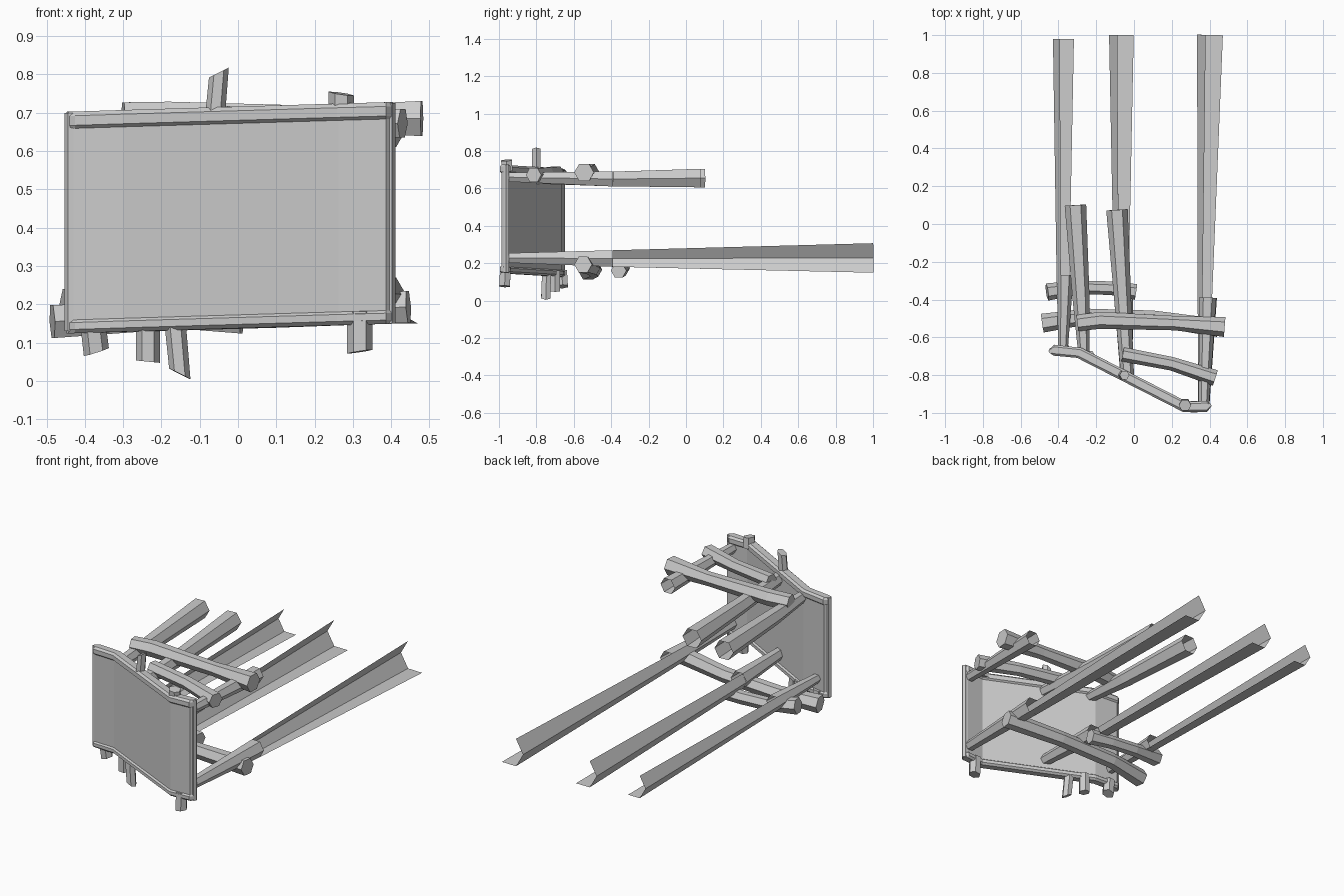
import bpy
from math import cos, sin, pi
from mathutils import Vector

if "Cube" in bpy.data.objects:
    bpy.data.objects.remove(bpy.data.objects["Cube"])


def make(name, verts, faces):
    me = bpy.data.meshes.new(name)
    me.from_pydata([tuple(v) for v in verts], [], faces)
    me.update()
    ob = bpy.data.objects.new(name, me)
    bpy.context.collection.objects.link(ob)
    return ob


def hex_beam(name, path, start_cap=True, end_cap=True, first=0, count=6, slant=0.0):
    """Six-sided beam along (x, y, z, radius) points; count < 6 leaves an open strip."""
    pts = [Vector(p[:3]) for p in path]
    verts, faces = [], []
    n = 6 if count == 6 else count + 1
    for i, p in enumerate(pts):
        d = (pts[min(i + 1, len(pts) - 1)] - pts[max(i - 1, 0)]).normalized()
        ref = Vector((0, 0, 1)) if abs(d.z) < 0.7 else Vector((0, 1, 0))
        side = d.cross(ref).normalized()
        up = side.cross(d)
        for k in range(n):
            a = (first + k) * pi / 3
            v = p + path[i][3] * (side * cos(a) + up * sin(a))
            if i == len(pts) - 1:
                v.z += slant * (v.x - p.x)
            verts.append(v)
    for i in range(len(pts) - 1):
        for k in range(count):
            a, b = i * n + k, i * n + (k + 1) % n
            faces.append((a, b, b + n, a + n))
    if count == 6:
        if start_cap:
            faces.append(tuple(reversed(range(n))))
        if end_cap:
            faces.append(tuple(range(len(verts) - n, len(verts))))
    return make(name, verts, faces)


# Front panel: bent plan outline swept through rows, thicker at the rims
plan = [(-.445, -.675, .4), (-.425, -.668, 1), (-.29, -.682, 1),
        (.27, -.968, 1), (.385, -.966, 1), (.402, -.96, .4)]
rows = [(.137, .018), (.147, .029), (.165, .029), (.172, .02),
        (.672, .02), (.68, .029), (.705, .029), (.716, .018)]
outline = []
for i, (x, y, w) in enumerate(plan):
    q, r = plan[max(i - 1, 0)], plan[min(i + 1, len(plan) - 1)]
    t = Vector((r[0] - q[0], r[1] - q[1])).normalized()
    outline.append((x, y, w, t))
loop = [(o, 1) for o in outline] + [(o, -1) for o in reversed(outline)]
verts, faces = [], []
m = len(loop)
for z, half in rows:
    for (x, y, w, t), s in loop:
        verts.append((x + t.y * half * w * s, y - t.x * half * w * s, z + .03 * x))
for j in range(len(rows) - 1):
    for k in range(m):
        a, b = j * m + k, j * m + (k + 1) % m
        faces.append((a, b, b + m, a + m))
for base, flip in ((0, True), ((len(rows) - 1) * m, False)):
    for k in range(len(plan) - 1):
        f = (base + k, base + k + 1, base + m - 2 - k, base + m - 1 - k)
        faces.append(tuple(reversed(f)) if flip else f)
make("front_panel", verts, faces)

# Side edge trims of the panel
hex_beam("edge_trim_left", [(-.436, -.672, .13, .017), (-.436, -.672, .7, .017)])
hex_beam("edge_trim_right", [(.394, -.962, .15, .017), (.394, -.962, .725, .017)])

# Upper beams running backwards
hex_beam("upper_beam_left", [(-.265, -.69, .655, .03), (-.28, -.4, .65, .045),
                             (-.31, .1, .655, .057)], end_cap=False)
hex_beam("upper_beam_middle", [(-.035, -.8, .655, .035), (-.06, -.4, .65, .045),
                               (-.09, .075, .655, .057)], end_cap=False)
hex_beam("upper_beam_right", [(.37, -.95, .66, .028), (.39, -.39, .65, .046)], end_cap=False)

# Lower beams: closed front section, then an open three-sided trough
lower = {"left": ((-.375, -.65, .225, .026), (-.365, -.27, .225, .045), (-.355, .98, .228, .074)),
         "middle": ((-.04, -.8, .225, .032), (-.055, -.4, .225, .05), (-.045, 1, .228, .087)),
         "right": ((.37, -.95, .228, .03), (.388, -.39, .225, .051), (.425, 1, .228, .091))}
for side, (a, b, c) in lower.items():
    hex_beam("lower_beam_" + side, [a, b], end_cap=False)
    hex_beam("lower_trough_" + side, [b, c], first=2, count=3)

# Cross beams
hex_beam("upper_cross_beam_back", [(-.3, -.525, .69, .043), (-.18, -.51, .69, .045),
                                   (.22, -.525, .685, .038), (.48, -.545, .685, .053)])
hex_beam("upper_cross_beam_front", [(-.06, -.69, .685, .038), (.2, -.74, .68, .036),
                                    (.43, -.815, .672, .043)])
hex_beam("lower_cross_beam_front", [(-.485, -.525, .155, .05), (-.25, -.49, .165, .042),
                                    (.1, -.5, .175, .042), (.445, -.55, .193, .048)])
hex_beam("lower_cross_beam_back", [(-.46, -.36, .2, .046), (-.28, -.335, .175, .036),
                                   (-.12, -.34, .165, .036), (.01, -.36, .16, .042)])

# Short stakes poking out of the top and bottom rims
stakes = [(-.06, -.8, .69, -.05, -.8, .805, .026, .6), (.27, -.955, .69, .27, -.96, .75, .033, -.15),
          (-.38, -.665, .16, -.37, -.66, .075, .033, .2), (-.235, -.7, .16, -.235, -.7, .05, .031, -.1),
          (-.165, -.745, .16, -.152, -.75, .018, .028, -.6), (.318, -.965, .18, .318, -.97, .076, .033, .15)]
for i, (x, y, z, x2, y2, z2, r, s) in enumerate(stakes):
    hex_beam("stake_%d" % (i + 1), [(x, y, z, r), (x2, y2, z2, r)], slant=s)
